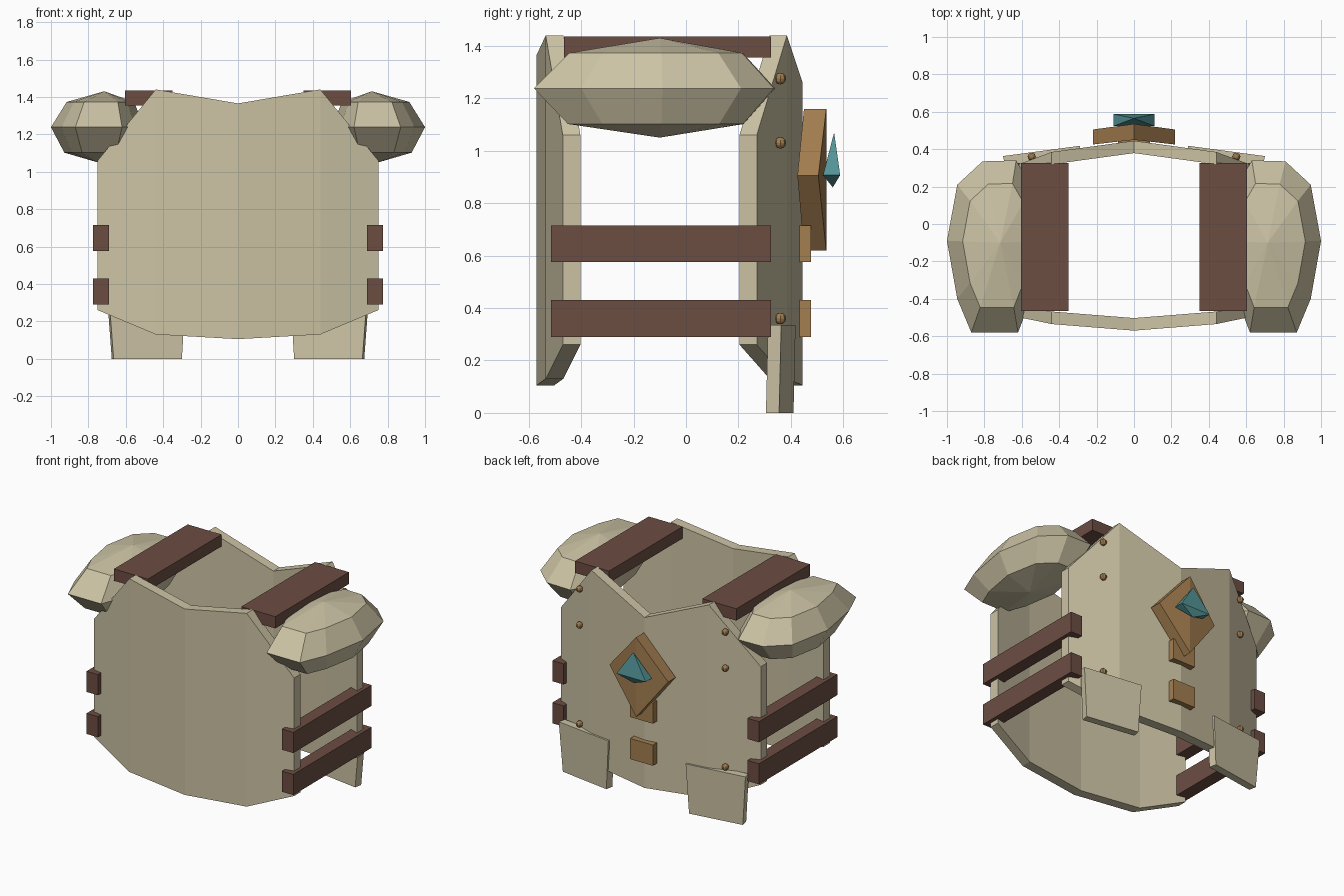
import bpy, bmesh

if "Cube" in bpy.data.objects:
    bpy.data.objects.remove(bpy.data.objects["Cube"])


def material(name, rgb):
    m = bpy.data.materials.new(name)
    m.diffuse_color = (*rgb, 1)
    m.use_nodes = True
    m.node_tree.nodes["Principled BSDF"].inputs["Base Color"].default_value = m.diffuse_color
    return m


BONE = material("bone", (0.60, 0.54, 0.37))
LEATHER = material("leather", (0.15, 0.075, 0.055))
BRASS = material("brass", (0.37, 0.21, 0.08))
TEAL = material("teal", (0.09, 0.30, 0.31))


def finish(name, bm, mat):
    bmesh.ops.recalc_face_normals(bm, faces=bm.faces)
    me = bpy.data.meshes.new(name)
    bm.to_mesh(me)
    bm.free()
    me.materials.append(mat)
    ob = bpy.data.objects.new(name, me)
    bpy.context.collection.objects.link(ob)
    return ob


def loft(name, rings, mat, tip_a=None, tip_b=None):
    """Skin closed rings of points; ends close flat or run to a tip."""
    bm = bmesh.new()
    loops = [[bm.verts.new(p) for p in r] for r in rings]
    n = len(loops[0])
    for a, b in zip(loops, loops[1:]):
        for i in range(n):
            j = (i + 1) % n
            bm.faces.new((a[i], a[j], b[j], b[i]))
    for loop, tip in ((loops[0], tip_a), (loops[-1], tip_b)):
        if tip:
            t = bm.verts.new(tip)
            for i in range(n):
                bm.faces.new((loop[i], loop[(i + 1) % n], t))
        else:
            bm.faces.new(loop)
    return finish(name, bm, mat)


def box(name, x, y, z, mat):
    rings = [[(x[0], y[0], h), (x[1], y[0], h), (x[1], y[1], h), (x[0], y[1], h)] for h in z]
    return loft(name, rings, mat)


def plate(name, half, thick):
    """Curved plate from columns (x, outer y, bottom z, top z)."""
    cols = [(-x, y, a, b) for x, y, a, b in half[:0:-1]] + half
    rings = [[(x, y, a), (x, y, b), (x, y + thick, b), (x, y + thick, a)] for x, y, a, b in cols]
    return loft(name, rings, BONE)


# Plain plate and the decorated plate with the deeper neckline
plate("plain_plate", [(0, -0.57, 0.105, 1.365), (0.44, -0.535, 0.13, 1.44),
                      (0.75, -0.47, 0.26, 1.06)], 0.067)
plate("decorated_plate", [(0, 0.445, 0.105, 1.26), (0.44, 0.385, 0.13, 1.44),
                          (0.75, 0.27, 0.26, 1.06)], -0.066)

# Pauldron equator as seen from above
equator = [(1.0, -0.09), (0.945, 0.21), (0.81, 0.335), (0.63, 0.34), (0.55, 0.20),
           (0.50, -0.09), (0.55, -0.40), (0.62, -0.58), (0.87, -0.58), (0.945, -0.40)]


def scaled(s, f, cx, z):
    return [(s * (cx + (x - cx) * f), -0.1 + (y + 0.1) * f, z) for x, y in equator]


for s, side in ((1, "right"), (-1, "left")):
    loft(f"pauldron_{side}",
         [scaled(s, 0.73, 0.735, 1.102), scaled(s, 1, 0.72, 1.238), scaled(s, 0.72, 0.70, 1.373)],
         BONE, (s * 0.75, -0.1, 1.05), (s * 0.715, -0.1, 1.43))

    # Shoulder strap and side straps
    box(f"shoulder_strap_{side}", (s * 0.35, s * 0.605), (-0.465, 0.325), (1.355, 1.435), LEATHER)
    for k, z in enumerate(((0.29, 0.43), (0.575, 0.715))):
        box(f"side_strap_{side}_{k}", (s * 0.69, s * 0.775), (-0.515, 0.325), z, LEATHER)

    # Hanging hip plate, turned to follow the decorated plate
    rings = []
    for z, xi, xo, dy in ((0, 0.31, 0.675, 0), (0.335, 0.29, 0.70, 0.008)):
        rings.append([(s * xi, 0.41 + dy, z), (s * xo, 0.355 + dy, z),
                      (s * (xo - 0.01), 0.305 + dy, z), (s * (xi - 0.01), 0.36 + dy, z)])
    loft(f"hip_plate_{side}", rings, BONE)

    # Rivets
    for k, z in enumerate((0.36, 1.03, 1.275)):
        bpy.ops.mesh.primitive_uv_sphere_add(segments=8, ring_count=6, radius=0.022,
                                             location=(s * 0.547, 0.36, z))
        bpy.context.object.name = f"rivet_{side}_{k}"
        bpy.context.object.data.materials.append(BRASS)

# Brass studs below the diamond
for k, z in enumerate(((0.29, 0.43), (0.575, 0.715))):
    box(f"brass_stud_{k}", (-0.085, 0.085), (0.42, 0.477), z, BRASS)

# Folded diamond mount: two halves meeting at a vertical ridge
bm = bmesh.new()
outer = [bm.verts.new(p) for p in ((0, 0.535, 1.16), (0.22, 0.505, 0.905),
                                   (0, 0.535, 0.62), (-0.22, 0.505, 0.905))]
inner = [bm.verts.new(p) for p in ((0, 0.45, 1.16), (0.22, 0.425, 0.905),
                                   (0, 0.45, 0.62), (-0.22, 0.425, 0.905))]
for i in range(4):
    j = (i + 1) % 4
    bm.faces.new((outer[i], outer[j], inner[j], inner[i]))
for v in (outer, inner):
    bm.faces.new((v[0], v[1], v[2]))
    bm.faces.new((v[0], v[2], v[3]))
finish("diamond_mount", bm, BRASS)

# Gem
loft("gem", [[(-0.11, 0.523, 0.907), (0.11, 0.523, 0.907), (0.11, 0.588, 0.907), (-0.11, 0.588, 0.907)]],
     TEAL, (0, 0.56, 0.86), (0, 0.565, 1.07))
